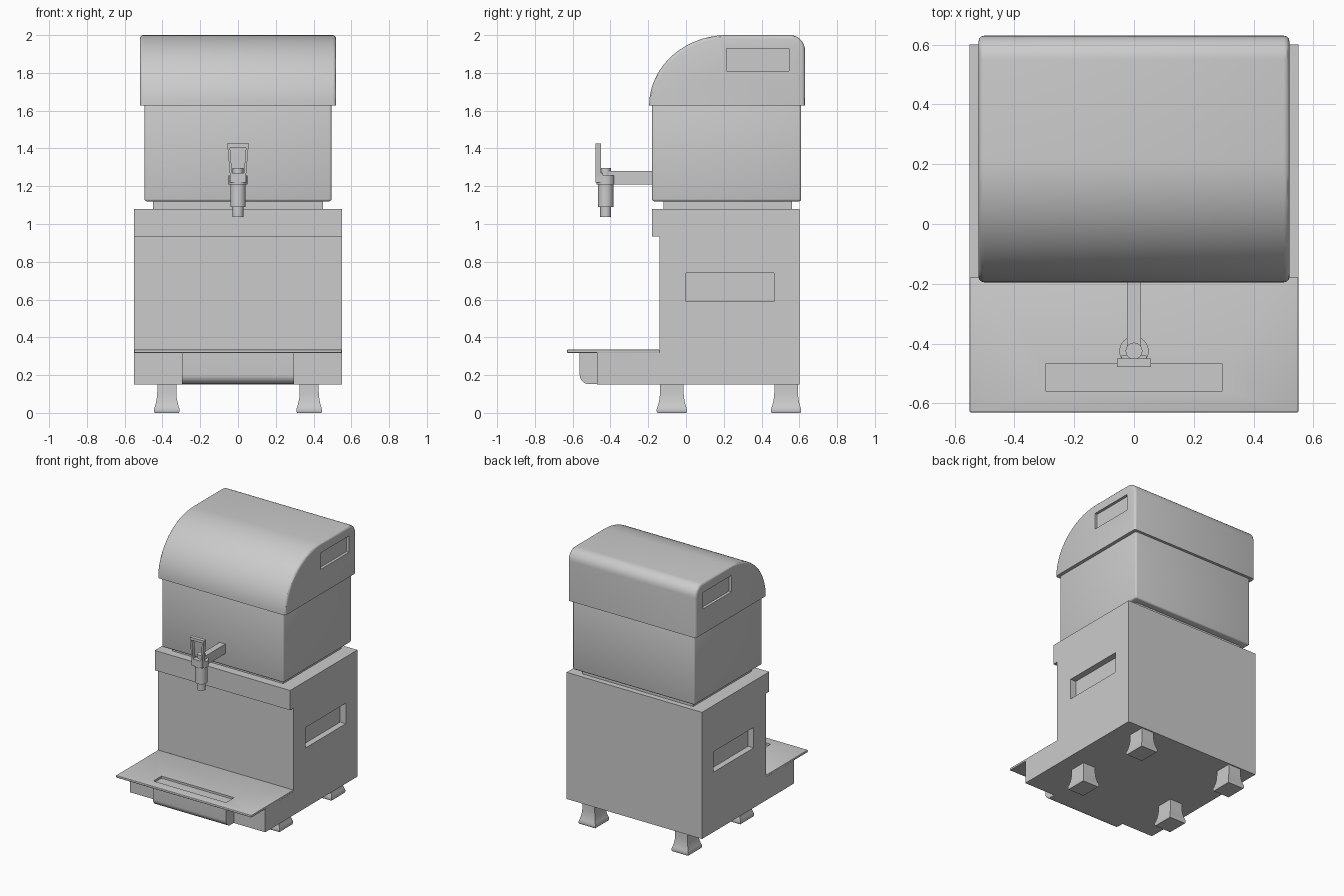
import bpy, bmesh, math
from mathutils import Matrix, Vector

if "Cube" in bpy.data.objects:
    bpy.data.objects.remove(bpy.data.objects["Cube"])


def finish(name, bm, smooth=True):
    bmesh.ops.recalc_face_normals(bm, faces=bm.faces[:])
    me = bpy.data.meshes.new(name)
    bm.to_mesh(me)
    bm.free()
    ob = bpy.data.objects.new(name, me)
    bpy.context.collection.objects.link(ob)
    if smooth:
        shade(ob)
    return ob


def activate(ob):
    bpy.ops.object.select_all(action='DESELECT')
    ob.select_set(True)
    bpy.context.view_layer.objects.active = ob


def shade(ob):
    activate(ob)
    bpy.ops.object.shade_smooth_by_angle(angle=math.radians(30))


def box_bm(x0, x1, y0, y1, z0, z1):
    bm = bmesh.new()
    m = Matrix.Translation(((x0 + x1) / 2, (y0 + y1) / 2, (z0 + z1) / 2))
    bmesh.ops.create_cube(bm, size=1, matrix=m @ Matrix.Diagonal((x1 - x0, y1 - y0, z1 - z0, 1)))
    return bm


def bevel(bm, edges, width, segs=4):
    bmesh.ops.bevel(bm, geom=edges, offset=width, segments=segs, profile=0.5, affect='EDGES')


def box(name, *dims, r=0):
    bm = box_bm(*dims)
    if r:
        bevel(bm, bm.edges[:], r, 3)
    return finish(name, bm)


def side_profile(points, hx):
    """Extrude a (y, z) outline symmetrically along x."""
    bm = bmesh.new()
    f = bm.faces.new([bm.verts.new((-hx, y, z)) for y, z in points])
    ext = bmesh.ops.extrude_face_region(bm, geom=[f])
    bmesh.ops.translate(bm, vec=Vector((2 * hx, 0, 0)),
                        verts=[v for v in ext['geom'] if isinstance(v, bmesh.types.BMVert)])
    bmesh.ops.recalc_face_normals(bm, faces=bm.faces[:])
    return bm


def arc(cy, cz, ry, rz, a0, a1, n):
    return [(cy + ry * math.cos(math.radians(a0 + (a1 - a0) * i / n)),
             cz + rz * math.sin(math.radians(a0 + (a1 - a0) * i / n))) for i in range(n + 1)]


def cut(ob, *dims):
    cutter = finish("cutter", box_bm(*dims), False)
    cutter.hide_render = True
    mod = ob.modifiers.new("cut", 'BOOLEAN')
    mod.object, mod.operation, mod.solver = cutter, 'DIFFERENCE', 'EXACT'
    activate(ob)
    bpy.ops.object.modifier_apply(modifier=mod.name)
    bpy.data.objects.remove(cutter)


def cut_sides(ob, hx, depth, *dims):
    cut(ob, hx - depth, hx + 0.1, *dims)
    cut(ob, -hx - 0.1, -hx + depth, *dims)
    shade(ob)


# Cabinet with front lip, lower ledge and side handholds
cabinet = finish("cabinet", side_profile(
    [(-0.47, 0.15), (0.6, 0.15), (0.6, 1.08), (-0.18, 1.08),
     (-0.18, 0.935), (-0.14, 0.935), (-0.14, 0.32), (-0.47, 0.32)], 0.55))
cut_sides(cabinet, 0.55, 0.045, 0.0, 0.465, 0.59, 0.74)

# Shelf plate with drain slot, and rounded drip tray below
shelf = box("shelf_plate", -0.55, 0.55, -0.63, -0.14, 0.318, 0.335, r=0.004)
cut(shelf, -0.295, 0.295, -0.56, -0.467, 0.2, 0.4)
shade(shelf)
finish("drip_tray", side_profile(
    [(-0.465, 0.32), (-0.563, 0.32)] + arc(-0.513, 0.202, 0.05, 0.05, 180, 270, 8) + [(-0.465, 0.152)], 0.297))

# Neck and tank
box("neck", -0.45, 0.45, -0.118, 0.56, 1.07, 1.13)
box("tank", -0.495, 0.495, -0.18, 0.61, 1.12, 1.64, r=0.012)

# Domed lid with softened ends and side recesses
lid_bm = side_profile(
    arc(0.22, 1.627, 0.415, 0.373, 180, 90, 24) + arc(0.55, 1.92, 0.08, 0.08, 90, 0, 8) + [(0.63, 1.627)], 0.52)
ends = [e for e in lid_bm.edges
        if abs(e.verts[0].co.x - e.verts[1].co.x) < 1e-4
        and max(v.co.z for v in e.verts) > 1.63]
bevel(lid_bm, ends, 0.018, 3)
lid = finish("lid", lid_bm)
cut_sides(lid, 0.52, 0.02, 0.215, 0.545, 1.81, 1.93)

# Four flared feet
for sx in (-1, 1):
    for label, cy in (("front", -0.075), ("back", 0.53)):
        bm = bmesh.new()
        rings = []
        for flare, z in ((0.8, 0.0), (1, 0.008), (1, 0.02), (0.7, 0.035), (0.4, 0.055),
                         (0.15, 0.08), (0.03, 0.105), (0, 0.16)):
            hx, hy = 0.05 + 0.018 * flare, 0.062 + 0.018 * flare
            rings.append([bm.verts.new((sx * 0.377 + a * hx, cy + b * hy, z))
                          for a, b in ((-1, -1), (1, -1), (1, 1), (-1, 1))])
        for lo, hi in zip(rings, rings[1:]):
            for i in range(4):
                bm.faces.new((lo[i], lo[(i + 1) % 4], hi[(i + 1) % 4], hi[i]))
        bm.faces.new(rings[0])
        bm.faces.new(rings[-1])
        finish(f"{label}_foot_{'left' if sx < 0 else 'right'}", bm)

# Tap: stem, stacked cylinders and lever frame
box("tap_stem", -0.023, 0.023, -0.41, -0.17, 1.21, 1.28)
for name, r, z0, z1 in (("tap_nozzle", 0.029, 1.037, 1.1), ("tap_body", 0.041, 1.09, 1.22),
                        ("tap_collar", 0.049, 1.21, 1.258), ("tap_cap", 0.028, 1.25, 1.297)):
    bm = bmesh.new()
    bmesh.ops.create_cone(bm, cap_ends=True, segments=32, radius1=r, radius2=r, depth=z1 - z0,
                          matrix=Matrix.Translation((0, -0.425, (z0 + z1) / 2)))
    finish(name, bm)

bm = bmesh.new()
outline = [(-0.042, 1.25), (-0.057, 1.425), (0.057, 1.425), (0.042, 1.25),
           (0.03, 1.25), (0.042, 1.405), (-0.042, 1.405), (-0.03, 1.25)]
front = [bm.verts.new((x, -0.478, z)) for x, z in outline]
faces = [bm.faces.new([front[i] for i in q]) for q in ((0, 1, 6, 7), (1, 2, 5, 6), (2, 3, 4, 5))]
ext = bmesh.ops.extrude_face_region(bm, geom=faces)
bmesh.ops.translate(bm, vec=Vector((0, 0.028, 0)),
                    verts=[v for v in ext['geom'] if isinstance(v, bmesh.types.BMVert)])
finish("tap_lever", bm)
box("lever_base", -0.042, 0.042, -0.478, -0.44, 1.22, 1.27)
